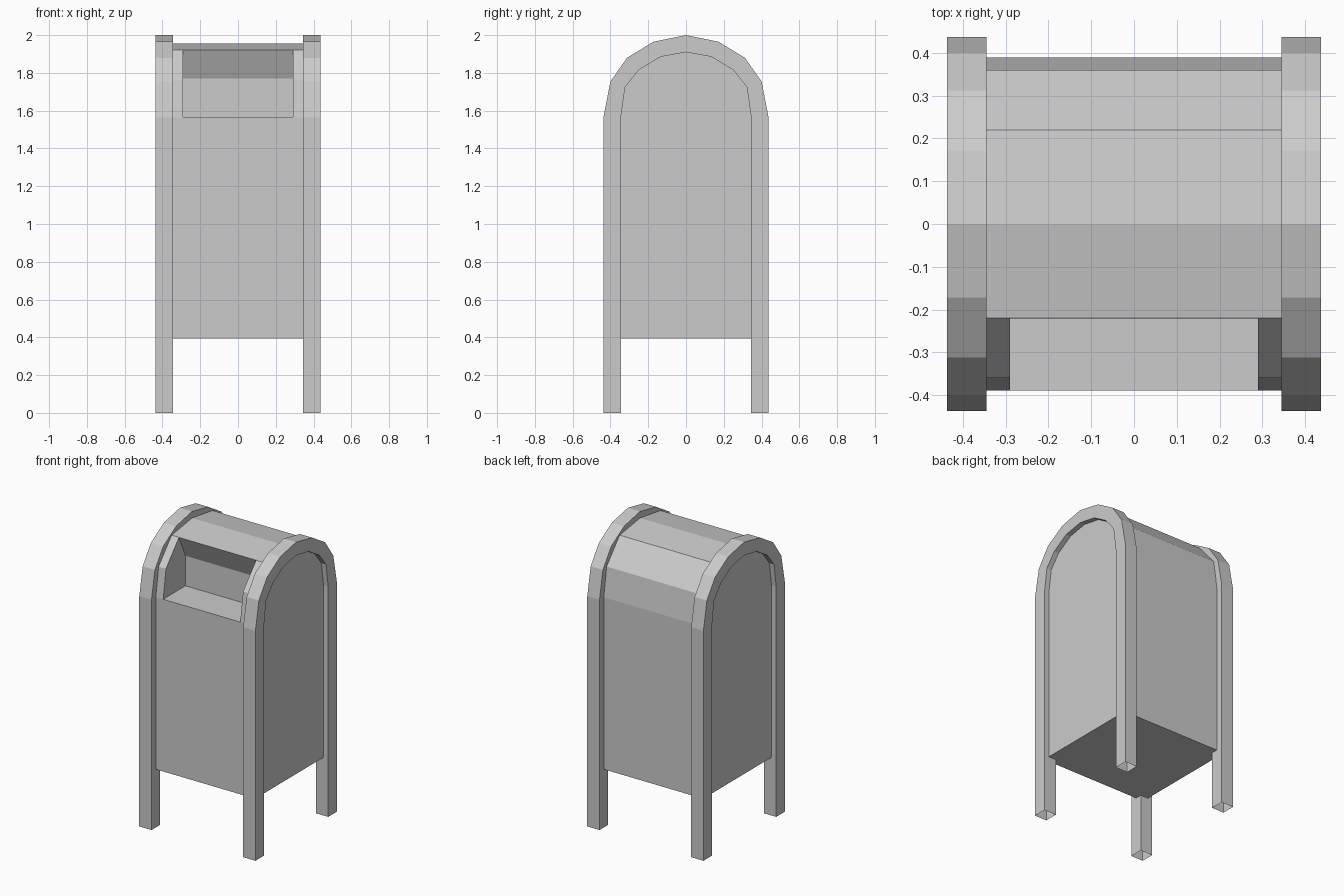
import bpy
import bmesh

cube = bpy.data.objects.get("Cube")
if cube:
    bpy.data.objects.remove(cube, do_unlink=True)

grey = bpy.data.materials.new("light grey metal")
grey.use_nodes = True
GREY = (0.6, 0.6, 0.6, 1)
grey.diffuse_color = GREY
grey.node_tree.nodes["Principled BSDF"].inputs["Base Color"].default_value = GREY


def add_object(name, bm):
    bmesh.ops.recalc_face_normals(bm, faces=bm.faces)
    mesh = bpy.data.meshes.new(name)
    bm.to_mesh(mesh)
    bm.free()
    mesh.materials.append(grey)
    obj = bpy.data.objects.new(name, mesh)
    bpy.context.collection.objects.link(obj)
    return obj


def prism(name, profile, x0, x1):
    """Extrude a closed (y, z) profile from x0 to x1."""
    bm = bmesh.new()
    face = bm.faces.new([bm.verts.new((x0, y, z)) for y, z in profile])
    out = bmesh.ops.extrude_face_region(bm, geom=[face])
    verts = [v for v in out["geom"] if isinstance(v, bmesh.types.BMVert)]
    bmesh.ops.translate(bm, verts=verts, vec=(x1 - x0, 0, 0))
    return add_object(name, bm)


def mirrored(half):
    """Complete an arch whose half runs from the foot to the crown at y = 0."""
    return half + [(-y, z) for y, z in reversed(half[:-1])]


def arch_frame(name, outer, inner, x0, x1):
    """Sweep a square tube along the arch, leaving the feet open."""
    bm = bmesh.new()
    rings = [[bm.verts.new(p) for p in
              ((x0, *o), (x1, *o), (x1, *i), (x0, *i))]
             for o, i in zip(outer, inner)]
    for a, b in zip(rings, rings[1:]):
        for k in range(4):
            n = (k + 1) % 4
            bm.faces.new((a[k], a[n], b[n], b[k]))
    return add_object(name, bm)


BASE = 0.395
IN, OUT, PANEL = 0.345, 0.437, 0.402

outer_arch = [(-OUT, 1.565), (-0.40, 1.755), (-0.312, 1.88), (-0.172, 1.965), (0, 2)]
inner_arch = [(-IN, 1.565), (-0.322, 1.725), (-0.25, 1.815), (-0.135, 1.885), (0, 1.91)]
body_arch = [(-0.39, BASE), (-0.39, 1.565), (-0.36, 1.762), (-0.22, 1.922), (0, 1.955)]

# Main body with the hopper opening cut into its front
body = prism("body", mirrored(body_arch), -IN, IN)
opening = [(-0.15, 1.566), (-0.15, 1.77), (-0.2245, 1.93), (-0.26, 2.1),
           (-0.5, 2.1), (-0.5, 1.566)]
cutter = prism("opening_cutter", opening, -0.29, 0.29)
cutter.hide_render = True
cut = body.modifiers.new("opening", "BOOLEAN")
cut.operation = "DIFFERENCE"
cut.solver = "EXACT"
cut.object = cutter
depsgraph = bpy.context.evaluated_depsgraph_get()
cut_mesh = bpy.data.meshes.new_from_object(body.evaluated_get(depsgraph))
body.modifiers.clear()
body.data = cut_mesh
bpy.data.objects.remove(cutter, do_unlink=True)

# Arched leg frames and the recessed panels inside them
for side, s in (("left", 1), ("right", -1)):
    arch_frame(side + "_leg_frame",
               mirrored([(-OUT, 0)] + outer_arch),
               mirrored([(-IN, 0)] + inner_arch), s * IN, s * OUT)
    prism(side + "_side_panel", mirrored([(-IN, BASE)] + inner_arch),
          s * IN, s * PANEL)
